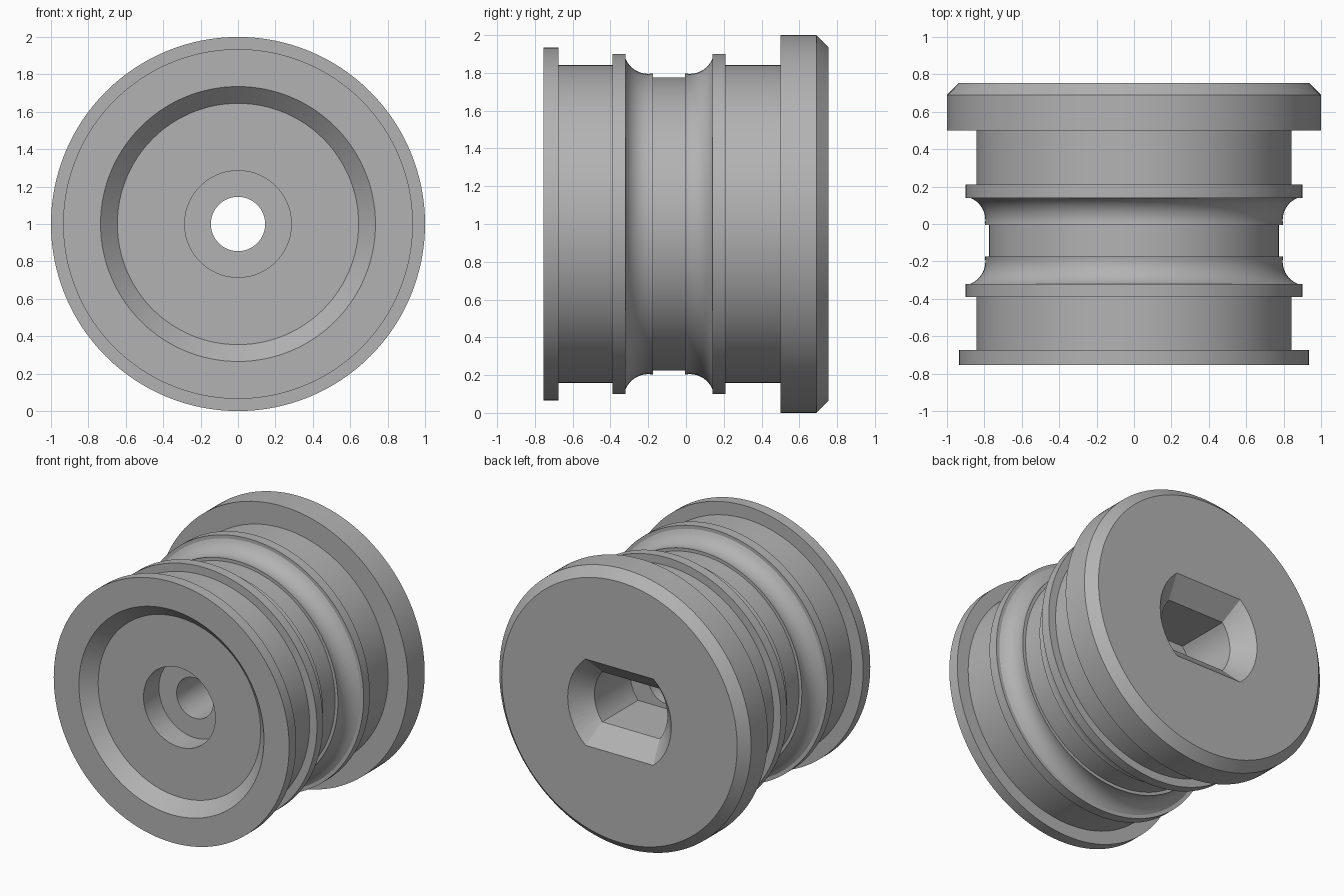
import bpy, bmesh, math
from mathutils import Vector

cube = bpy.data.objects.get("Cube")
if cube:
    bpy.data.objects.remove(cube, do_unlink=True)

SEGMENTS = 128
AXIS_Z = 1.0
FRONT, BACK = -0.755, 0.755

grey = bpy.data.materials.new("plain grey")
grey.use_nodes = True
GREY = (0.45, 0.45, 0.45, 1)
grey.diffuse_color = GREY
grey.node_tree.nodes["Principled BSDF"].inputs["Base Color"].default_value = GREY


def add_object(name, bm):
    bmesh.ops.recalc_face_normals(bm, faces=bm.faces)
    mesh = bpy.data.meshes.new(name)
    bm.to_mesh(mesh)
    bm.free()
    mesh.materials.append(grey)
    obj = bpy.data.objects.new(name, mesh)
    bpy.context.collection.objects.link(obj)
    return obj


def bridge(bm, a, b):
    for i in range(len(a)):
        j = (i + 1) % len(a)
        bm.faces.new((a[i], a[j], b[j], b[i]))


def lathe(name, profile):
    """Turn a closed (y, radius) profile around the y axis."""
    bm = bmesh.new()
    rings = []
    for y, r in profile:
        angles = [math.tau * i / SEGMENTS for i in range(SEGMENTS)]
        rings.append([bm.verts.new((r * math.cos(a), y, AXIS_Z + r * math.sin(a)))
                      for a in angles])
    for i, ring in enumerate(rings):
        bridge(bm, ring, rings[(i + 1) % len(rings)])
    return add_object(name, bm)


def slot_outline(radius, half_height, steps=16):
    """Circle trimmed by a flat above and a flat below."""
    limit = math.asin(half_height / radius)
    points = []
    for side in (0, math.pi):
        for i in range(steps + 1):
            a = side - limit + 2 * limit * i / steps
            points.append((radius * math.cos(a), radius * math.sin(a)))
    return points


# Concave ring grooves on both sides of the narrow waist
MIDDLE = -0.09
groove = []
for i in range(15):
    dy = -0.12 + 0.145 * i / 14
    groove.append((-0.2 + dy, 0.925 - math.sqrt(0.13 ** 2 - dy ** 2)))
mirrored_groove = [(2 * MIDDLE - y, r) for y, r in reversed(groove)]

# Turned body: front lip, collars, waist, back rim, then the stepped bore
profile = [(FRONT, 0.735), (FRONT, 0.935), (-0.675, 0.935), (-0.675, 0.842),
           (-0.39, 0.842), (-0.39, 0.9), (-0.32, 0.9)]
profile += groove + [(-0.175, 0.775), (-0.005, 0.775)] + mirrored_groove
profile += [(0.14, 0.9), (0.21, 0.9), (0.21, 0.842), (0.5, 0.842), (0.5, 1.0),
            (0.69, 1.0), (BACK, 0.935), (BACK, 0.145), (-0.49, 0.145),
            (-0.49, 0.285), (FRONT + 0.09, 0.285), (FRONT + 0.09, 0.645)]
body = lathe("turned_body", profile)

# Tapered slot cutter for the back socket
bm = bmesh.new()
sections = [(BACK + 0.02, 0.43, 0.33), (BACK - 0.13, 0.29, 0.18), (0.22, 0.29, 0.18)]
rings = []
for y, radius, half_height in sections:
    rings.append([bm.verts.new((x, y, AXIS_Z + z))
                  for x, z in slot_outline(radius, half_height)])
for a, b in zip(rings, rings[1:]):
    bridge(bm, a, b)
bm.faces.new(rings[0])
bm.faces.new(rings[-1])
cutter = add_object("socket_cutter", bm)

cut = body.modifiers.new("back_socket", "BOOLEAN")
cut.operation = "DIFFERENCE"
cut.solver = "EXACT"
cut.object = cutter
bpy.context.view_layer.objects.active = body
body.select_set(True)
bpy.ops.object.modifier_apply(modifier=cut.name)
bpy.data.objects.remove(cutter, do_unlink=True)

# Smooth turned surfaces with crisp edges
bpy.ops.object.shade_smooth_by_angle(angle=math.radians(25))
